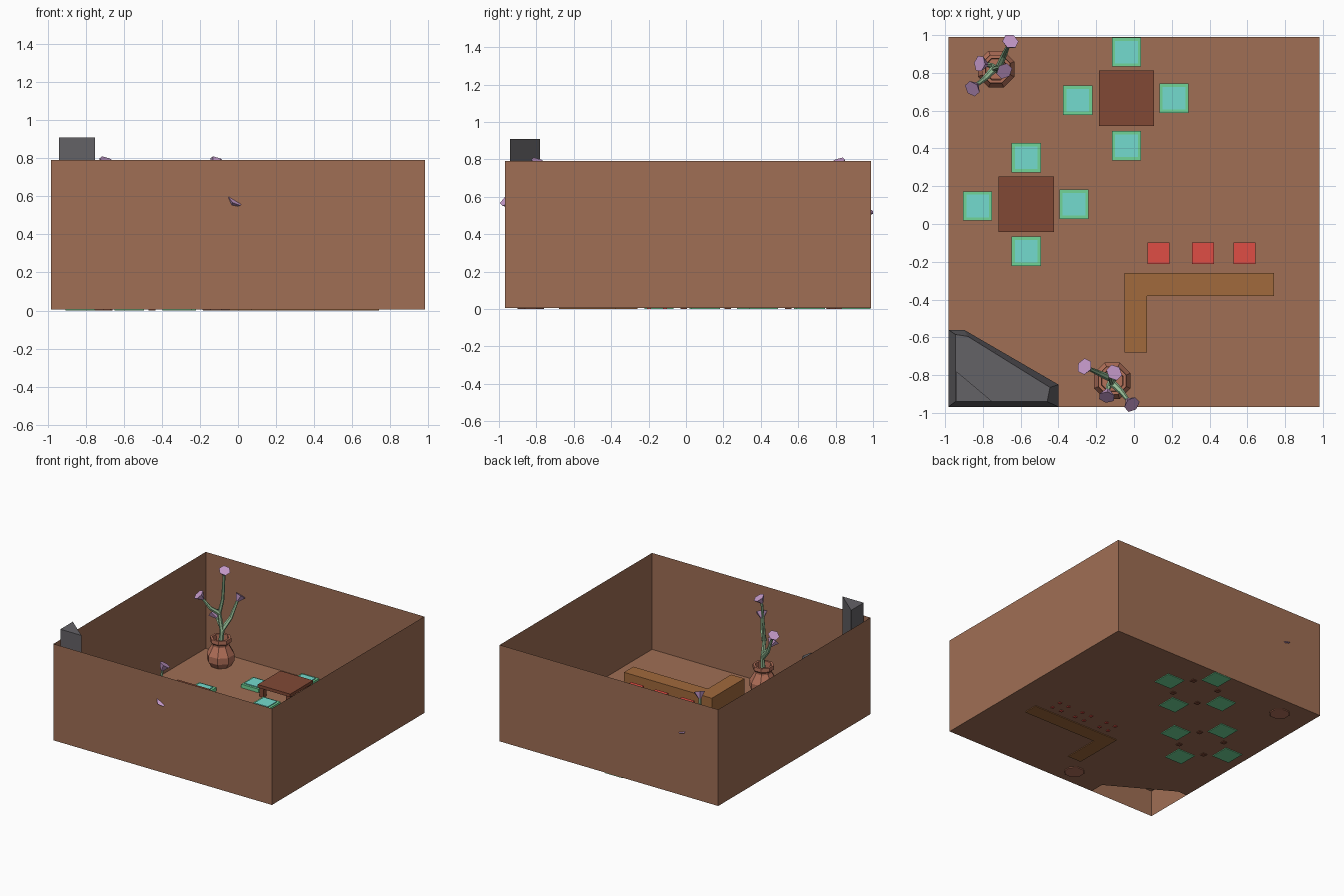
import bpy, bmesh, math
from mathutils import Vector, Matrix

if "Cube" in bpy.data.objects:
    bpy.data.objects.remove(bpy.data.objects["Cube"])


def material(name, rgb):
    m = bpy.data.materials.new(name)
    m.diffuse_color = [(c / 255) ** 2.2 for c in rgb] + [1]
    m.use_nodes = True
    m.node_tree.nodes["Principled BSDF"].inputs["Base Color"].default_value = m.diffuse_color
    return m


CLAY = material("plaster", (158, 110, 85))
STONE = material("stone", (100, 98, 102))
TEAL = material("teal", (115, 218, 205))
GREEN = material("green", (112, 212, 150))
DARKWOOD = material("dark_wood", (128, 74, 56))
BARWOOD = material("bar_wood", (160, 105, 62))
RED = material("red", (222, 78, 70))
POT = material("terracotta", (178, 112, 90))
STEM = material("stem", (150, 190, 150))
PETAL = material("petal", (195, 152, 200))


def finish(bm, name, mat):
    bmesh.ops.remove_doubles(bm, verts=bm.verts, dist=1e-5)
    me = bpy.data.meshes.new(name)
    bm.to_mesh(me)
    bm.free()
    ob = bpy.data.objects.new(name, me)
    me.materials.append(mat)
    bpy.context.collection.objects.link(ob)
    return ob


def add_box(bm, x, y, z0, z1, w):
    m = Matrix.LocRotScale((x, y, (z0 + z1) / 2), None, (w, w, z1 - z0))
    bmesh.ops.create_cube(bm, size=1, matrix=m)


def box(name, x, y, z0, z1, w, mat):
    bm = bmesh.new()
    add_box(bm, x, y, z0, z1, w)
    return finish(bm, name, mat)


def loft(bm, rings, bottom=True, top=True):
    """Join closed rings of equal length with quads."""
    vs = [[bm.verts.new(p) for p in r] for r in rings]
    n = len(vs[0])
    for a, b in zip(vs, vs[1:]):
        for i in range(n):
            j = (i + 1) % n
            bm.faces.new((a[i], a[j], b[j], b[i]))
    if bottom:
        bm.faces.new(vs[0][::-1])
    if top:
        bm.faces.new(vs[-1])


def level(outline, z):
    return [(x, y, z) for x, y in outline]


# Room shell: open-topped walls, floor cut around a raised corner hearth
X, Y0, Y1, FZ, WZ = 0.983, -0.968, 0.99, 0.006, 0.79
hearth = [(-X, Y0), (-0.40, Y0), (-0.40, -0.85), (-0.90, -0.56), (-X, -0.56)]
corners = [(-X, Y0), (X, Y0), (X, Y1), (-X, Y1)]
bm = bmesh.new()
loft(bm, [level(corners, FZ), level(corners, WZ)], False, False)
floor = [hearth[1], *corners[1:], hearth[4], hearth[3], hearth[2]]
bm.faces.new([bm.verts.new(p) for p in level(floor, FZ)])
loft(bm, [level(hearth, FZ), level(hearth, 0.22)], False, True)
finish(bm, "room_shell", CLAY)

# Fireplace hood and triangular chimney
hood_top = [(-0.945, -0.94), (-0.46, -0.94), (-0.445, -0.865), (-0.88, -0.595), (-0.945, -0.585)]
bm = bmesh.new()
loft(bm, [level(hearth, 0.22), level(hood_top, 0.375)])
finish(bm, "fireplace_hood", STONE)
flue = [(-0.94, -0.94), (-0.75, -0.94), (-0.94, -0.78)]
bm = bmesh.new()
loft(bm, [level(flue, 0.375), level(flue, 0.91)])
finish(bm, "chimney", STONE)

# L-shaped bar counter
bar = [(-0.05, -0.68), (0.07, -0.68), (0.07, -0.38), (0.74, -0.38), (0.74, -0.26), (-0.05, -0.26)]
bm = bmesh.new()
loft(bm, [level(bar, 0.0), level(bar, 0.155)])
finish(bm, "bar_counter", BARWOOD)


# Tables and stools: square top on four legs
def legged(name, x, y, w, z, thick, leg_at, leg_w, mat):
    bm = bmesh.new()
    add_box(bm, x, y, z - thick, z, w)
    for sx in (-1, 1):
        for sy in (-1, 1):
            add_box(bm, x + sx * leg_at, y + sy * leg_at, 0, z - thick, leg_w)
    return finish(bm, name, mat)


for x in (0.13, 0.365, 0.585):
    legged("bar_stool", x, -0.155, 0.115, 0.12, 0.025, 0.042, 0.022, RED)

for tx, ty in ((-0.57, 0.105), (-0.04, 0.665)):
    legged("table", tx, ty, 0.293, 0.105, 0.025, 0.118, 0.035, DARKWOOD)
    # Floor cushions around the table
    for dx, dy in ((0.252, 0.0), (-0.258, -0.01), (0.0, 0.245), (0.0, -0.25)):
        box("cushion_base", tx + dx, ty + dy, 0.0, 0.035, 0.155, GREEN)
        box("cushion_top", tx + dx, ty + dy, 0.035, 0.042, 0.12, TEAL)


# Potted plants
def plant(x, y, angle):
    place = Matrix.Translation((x, y, 0)) @ Matrix.Rotation(angle, 4, 'Z')

    profile = [(0.075, 0.0), (0.105, 0.05), (0.105, 0.10), (0.065, 0.17),
               (0.065, 0.185), (0.082, 0.2), (0.08, 0.23), (0.062, 0.23), (0.058, 0.18)]
    bm = bmesh.new()
    loft(bm, [[(r * math.cos(a), r * math.sin(a), z)
               for a in (math.tau * (i + 0.5) / 8 for i in range(8))] for r, z in profile])
    finish(bm, "plant_pot", POT).matrix_world = place

    # Branching stems as six-sided tubes
    stems = [
        ([(0, 0, 0.17), (0.012, 0, 0.28), (-0.012, 0.0, 0.42), (0.012, 0.01, 0.54), (0.028, 0.005, 0.75)],
         (0.35, -0.35, 0.85)),
        ([(0.01, 0, 0.29), (0.04, 0.07, 0.37), (0.065, 0.125, 0.50)], (0.25, 0.5, 0.8)),
        ([(-0.012, 0, 0.42), (-0.06, -0.05, 0.47), (-0.105, -0.085, 0.55)], (-0.5, -0.45, 0.75)),
        ([(0.0, 0, 0.33), (-0.03, 0.02, 0.34), (-0.055, 0.025, 0.37)], (-0.75, 0.1, 0.65)),
    ]
    cu = bpy.data.curves.new("plant_stems", 'CURVE')
    cu.dimensions = '3D'
    cu.bevel_depth, cu.bevel_resolution, cu.use_fill_caps = 0.02, 1, True
    for pts, _ in stems:
        sp = cu.splines.new('POLY')
        sp.use_smooth = False
        sp.points.add(len(pts) - 1)
        for i, p in enumerate(pts):
            sp.points[i].co = (*p, 1)
            sp.points[i].radius = 1.0 - 0.5 * i / (len(pts) - 1)
    ob = bpy.data.objects.new("plant_stems", cu)
    cu.materials.append(STEM)
    bpy.context.collection.objects.link(ob)
    ob.matrix_world = place

    # Six-sided trumpet flowers at the stem tips
    for pts, direction in stems:
        bm = bmesh.new()
        bmesh.ops.create_cone(bm, cap_ends=True, segments=6, radius1=0.012, radius2=0.045,
                              depth=0.05, matrix=Matrix.Translation((0, 0, 0.018)))
        turn = Vector(direction).to_track_quat('Z', 'Y').to_matrix().to_4x4()
        finish(bm, "flower", PETAL).matrix_world = place @ Matrix.Translation(pts[-1]) @ turn


plant(-0.73, 0.82, 0)
plant(-0.115, -0.83, math.pi / 2)
